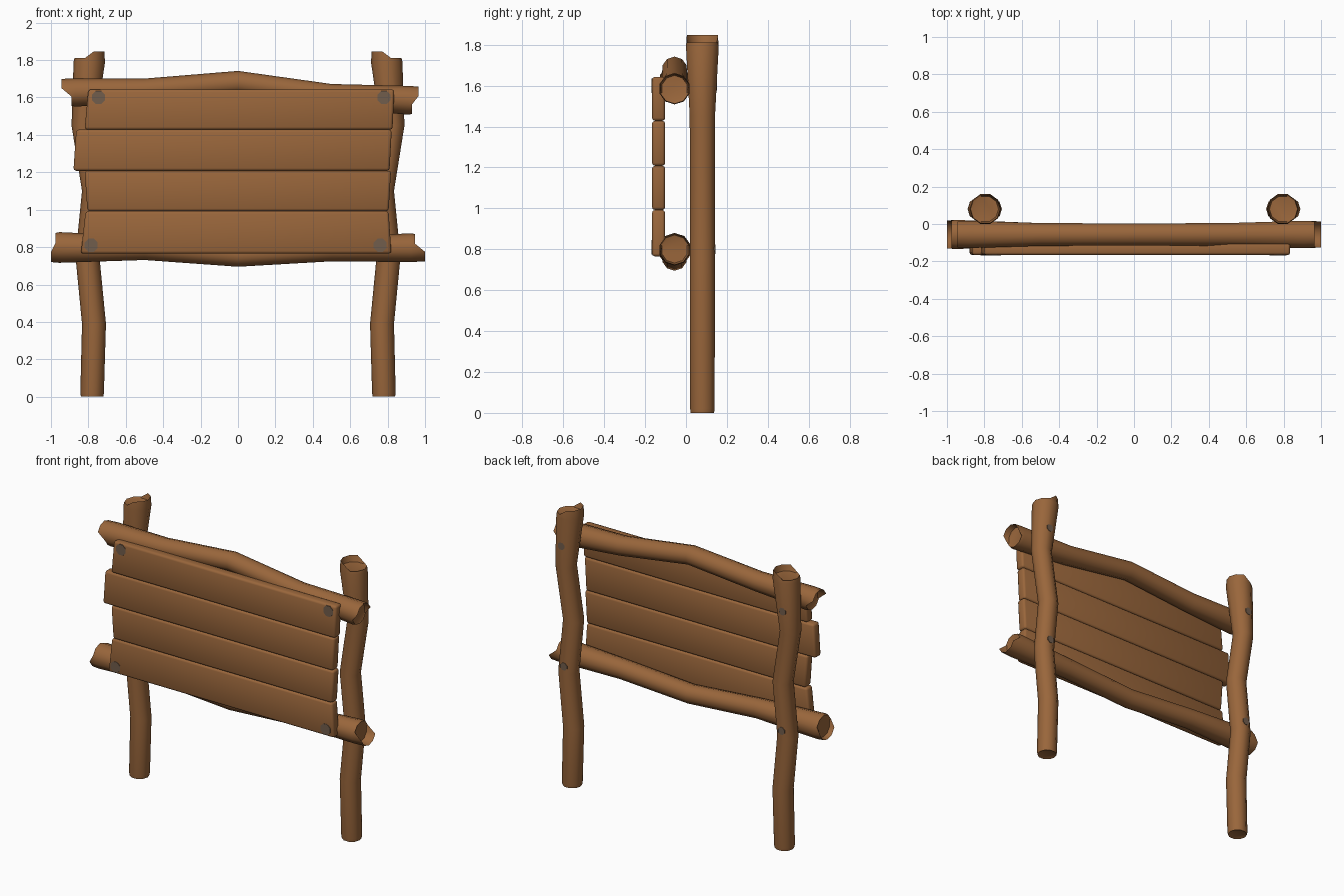
import bpy, bmesh, math

if "Cube" in bpy.data.objects:
    bpy.data.objects.remove(bpy.data.objects["Cube"])


def material(name, rgb):
    m = bpy.data.materials.new(name)
    m.diffuse_color = (*rgb, 1)
    m.use_nodes = True
    m.node_tree.nodes["Principled BSDF"].inputs["Base Color"].default_value = m.diffuse_color
    return m


WOOD = material("warm_wood", (0.32, 0.133, 0.044))
NAIL = material("dull_iron", (0.165, 0.11, 0.072))


def finish(bm, name, mat, angle=45):
    bmesh.ops.recalc_face_normals(bm, faces=bm.faces)
    me = bpy.data.meshes.new(name)
    bm.to_mesh(me)
    bm.free()
    ob = bpy.data.objects.new(name, me)
    bpy.context.collection.objects.link(ob)
    me.materials.append(mat)
    bpy.ops.object.select_all(action='DESELECT')
    ob.select_set(True)
    bpy.context.view_layer.objects.active = ob
    bpy.ops.object.shade_smooth_by_angle(angle=math.radians(angle))
    return ob


def log(name, stations, place, start_horn, end_horn, sides=10):
    """Loft of rings; stations are (distance, offset, radius).
    A horn is (direction sign, length): half of the end rim that splinters out."""
    bm = bmesh.new()
    (d0, o0, r0), (d1, o1, r1) = stations[0], stations[-1]
    # chamfered cap rings close both ends
    rows = [(d0 + 0.004, o0, r0 * 0.84, None), (d0, o0, r0 * 0.95, start_horn)]
    rows += [(d, o, r, None) for d, o, r in
             [(d0 + 0.02, o0, r0)] + stations[1:-1] + [(d1 - 0.02, o1, r1)]]
    rows += [(d1, o1, r1 * 0.95, end_horn), (d1 - 0.004, o1, r1 * 0.84, None)]
    rings = []
    for i, (d, o, r, horn) in enumerate(rows):
        ring = []
        for k in range(sides):
            a = 2 * math.pi * k / sides
            u, v = math.cos(a), math.sin(a)
            push = 0
            if horn and u * horn[0] > 0.25:
                push = horn[1] * (-1 if i == 1 else 1)
            ring.append(bm.verts.new(place(d + push, o + r * u, r * v)))
        rings.append(ring)
    for a, b in zip(rings, rings[1:]):
        for k in range(sides):
            n = (k + 1) % sides
            bm.faces.new((a[k], a[n], b[n], b[k]))
    bm.faces.new(rings[0])
    bm.faces.new(rings[-1])
    return finish(bm, name, WOOD)


# Crooked posts, mirrored left and right, flaring at the top
POST = [(0, -0.78, 0.063), (0.39, -0.77, 0.064), (0.75, -0.805, 0.064),
        (1.1, -0.77, 0.064), (1.45, -0.825, 0.065), (1.81, -0.795, 0.084)]
for side, s in (("left", 1), ("right", -1)):
    log(side + "_post", POST,
        lambda d, u, v, s=s: (s * u, 0.08 + v, d), None, (1, 0.037))


# Rails running across the front of the posts
def rail_place(d, u, v):
    return (d, -0.056 + v, u)


log("top_rail", [(-0.89, 1.627, 0.076), (-0.5, 1.637, 0.064), (0, 1.68, 0.062),
                 (0.5, 1.608, 0.064), (0.93, 1.585, 0.077)],
    rail_place, (1, 0.053), (1, 0.035))
log("bottom_rail", [(-0.975, 0.798, 0.082), (-0.5, 0.795, 0.064), (0, 0.757, 0.062),
                    (0.5, 0.788, 0.064), (0.945, 0.797, 0.077)],
    rail_place, (-1, 0.025), (-1, 0.055))

# Sign planks: bottom z, top z, left x bottom/top, right x bottom/top
PLANKS = [(0.765, 0.992, -0.84, -0.815, 0.82, 0.805),
          (0.992, 1.208, -0.805, -0.82, 0.805, 0.818),
          (1.208, 1.428, -0.88, -0.865, 0.81, 0.822),
          (1.428, 1.643, -0.82, -0.80, 0.826, 0.836)]
for i, (z0, z1, l0, l1, r0, r1) in enumerate(PLANKS):
    bm = bmesh.new()
    outline = [(l0, z0), (r0, z0), (r1, z1), (l1, z1)]
    front = [bm.verts.new((x, -0.166, z)) for x, z in outline]
    back = [bm.verts.new((x, -0.102, z)) for x, z in outline]
    bm.faces.new(front)
    bm.faces.new(back[::-1])
    for k in range(4):
        n = (k + 1) % 4
        bm.faces.new((front[k], back[k], back[n], front[n]))
    bmesh.ops.bevel(bm, geom=bm.edges[:], offset=0.014, segments=2,
                    profile=0.5, affect='EDGES')
    finish(bm, "plank_%d" % (i + 1), WOOD, 60)


# Nail heads on the board corners and on the backs of the posts
def nail(name, x, y, z, radius):
    bm = bmesh.new()
    rings = [[bm.verts.new((x + radius * math.cos(a), y + dy, z + radius * math.sin(a)))
              for a in [math.pi / 8 + k * math.pi / 4 for k in range(8)]]
             for dy in (-0.004, 0.004)]
    bm.faces.new(rings[0])
    bm.faces.new(rings[1])
    for k in range(8):
        n = (k + 1) % 8
        bm.faces.new((rings[0][k], rings[0][n], rings[1][n], rings[1][k]))
    finish(bm, name, NAIL, 30)


for i, (x, z) in enumerate([(-0.745, 1.6), (0.78, 1.6), (-0.785, 0.81), (0.76, 0.81)]):
    nail("board_nail_%d" % (i + 1), x, -0.1645, z, 0.038)
for s in (-1, 1):
    nail("post_nail_upper", s * 0.813, 0.147, 1.6, 0.026)
    nail("post_nail_lower", s * 0.80, 0.1395, 0.8, 0.026)
